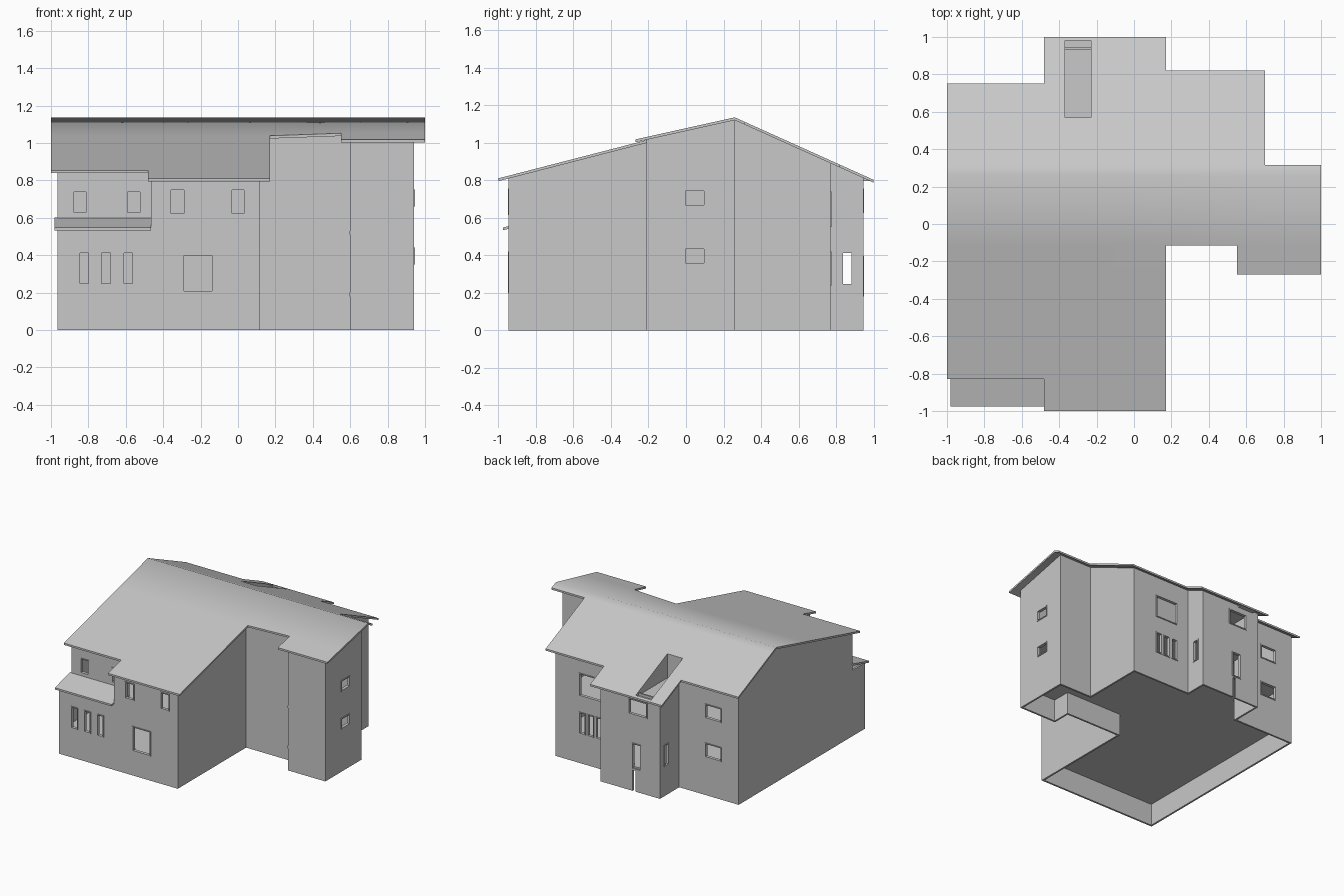
import bpy, bmesh, math
from mathutils import Matrix, Vector

cube = bpy.data.objects.get("Cube")
if cube:
    bpy.data.objects.remove(cube, do_unlink=True)

plaster = bpy.data.materials.new("light_grey")
plaster.use_nodes = True
GREY = (0.58, 0.58, 0.58, 1)
plaster.diffuse_color = GREY
plaster.node_tree.nodes["Principled BSDF"].inputs["Base Color"].default_value = GREY

RIDGE_Y, RIDGE_Z, SLAB = 0.26, 1.135, 0.015


def finish(name, bm):
    mesh = bpy.data.meshes.new(name)
    bm.normal_update()
    bm.to_mesh(mesh)
    bm.free()
    mesh.materials.append(plaster)
    ob = bpy.data.objects.new(name, mesh)
    bpy.context.collection.objects.link(ob)
    return ob


def add_box(bm, lo, hi):
    lo, hi = Vector(lo), Vector(hi)
    size = Matrix.Diagonal((*(hi - lo), 1))
    bmesh.ops.create_cube(bm, size=1, matrix=Matrix.Translation((lo + hi) / 2) @ size)


def thicken_down(bm, depth):
    out = bmesh.ops.extrude_face_region(bm, geom=bm.faces[:])
    verts = [g for g in out["geom"] if isinstance(g, bmesh.types.BMVert)]
    bmesh.ops.translate(bm, verts=verts, vec=(0, 0, -depth))
    bmesh.ops.recalc_face_normals(bm, faces=bm.faces[:])


def roof_z(x, y):
    if y > RIDGE_Y:
        return RIDGE_Z - 0.45 * (y - RIDGE_Y)
    return RIDGE_Z - (0.258 if x < 0.2 else 0.222) * (RIDGE_Y - y)


# Footprints, counter-clockwise
shared = [(0.115, -0.945), (0.115, -0.06), (0.6, -0.06), (0.6, -0.21), (0.94, -0.21),
          (0.94, 0.26), (0.645, 0.26), (0.645, 0.77), (0.115, 0.77), (0.115, 0.945),
          (-0.425, 0.945), (-0.425, 0.695), (-0.965, 0.695), (-0.965, RIDGE_Y)]
lower_plan = [(-0.965, -0.945)] + shared
upper_plan = [(-0.965, -0.78), (-0.465, -0.78), (-0.465, -0.945)] + shared

# Openings: wall axis, wall position, outward sign, span start, span end, bottom, top
openings = []


def windows(axis, pos, sign, spans, z0, z1):
    openings.extend((axis, pos, sign, a, b, z0, z1) for a, b in spans)


windows("y", -0.78, -1, [(-0.885, -0.805), (-0.6, -0.515)], 0.62, 0.745)
windows("y", -0.945, -1, [(-0.365, -0.28), (-0.04, 0.04)], 0.615, 0.755)
windows("y", -0.945, -1, [(-0.853, -0.79), (-0.738, -0.675), (-0.618, -0.557)], 0.24, 0.42)
windows("y", -0.945, -1, [(-0.297, -0.13)], 0.2, 0.405)
windows("x", 0.94, 1, [(-0.01, 0.105)], 0.66, 0.75)
windows("x", 0.94, 1, [(-0.01, 0.105)], 0.35, 0.44)
windows("y", 0.77, 1, [(0.22, 0.43)], 0.55, 0.74)
windows("y", 0.77, 1, [(0.22, 0.28), (0.295, 0.355), (0.37, 0.43)], 0.24, 0.42)
windows("y", 0.945, 1, [(-0.31, -0.14)], 0.625, 0.755)
windows("y", 0.945, 1, [(-0.255, -0.17)], 0.18, 0.395)
windows("y", 0.695, 1, [(-0.81, -0.66)], 0.63, 0.75)
windows("y", 0.695, 1, [(-0.81, -0.66)], 0.31, 0.43)
windows("x", 0.115, 1, [(0.83, 0.89)], 0.24, 0.42)
windows("x", -0.425, -1, [(0.83, 0.89)], 0.24, 0.42)


def wall_box(bm, axis, depth, span, height):
    (d0, d1), (a, b), (z0, z1) = sorted(depth), span, height
    if axis == "x":
        add_box(bm, (d0, a, z0), (d1, b, z1))
    else:
        add_box(bm, (a, d0, z0), (b, d1, z1))


# Cutter for the openings, and a narrow slot under the back door
cut = bmesh.new()
for axis, pos, sign, a, b, z0, z1 in openings:
    wall_box(cut, axis, (pos - 0.04, pos + 0.04), (a, b), (z0, z1))
wall_box(cut, "y", (0.9, 0.98), (-0.205, -0.178), (-0.02, 0.17))
cutter = finish("opening_cutter", cut)
cutter.hide_render = True
cutter.hide_viewport = True
cutter.display_type = "WIRE"


# Hollow walls
def build_walls(name, plan, bottom, top):
    bm = bmesh.new()
    low = [bm.verts.new((x, y, bottom)) for x, y in plan]
    high = [bm.verts.new((x, y, top(x, y))) for x, y in plan]
    for i in range(len(plan)):
        j = (i + 1) % len(plan)
        bm.faces.new((low[i], low[j], high[j], high[i]))
    ob = finish(name, bm)
    shell = ob.modifiers.new("thickness", "SOLIDIFY")
    shell.thickness, shell.offset, shell.use_even_offset = 0.015, -1, True
    holes = ob.modifiers.new("openings", "BOOLEAN")
    holes.operation, holes.solver, holes.object = "DIFFERENCE", "EXACT", cutter


build_walls("lower_walls", lower_plan, 0, lambda x, y: 0.54)
build_walls("upper_walls", upper_plan, 0.54, lambda x, y: roof_z(x, y) - 0.01)

# Slim frames around the openings
frames = bmesh.new()
for axis, pos, sign, a, b, z0, z1 in openings:
    depth, t = (pos - sign * 0.02, pos + sign * 0.005), 0.008
    for span, height in (((a, b), (z0, z0 + t)), ((a, b), (z1 - t, z1)),
                         ((a, a + t), (z0, z1)), ((b - t, b), (z0, z1))):
        wall_box(frames, axis, depth, span, height)
finish("window_frames", frames)

# Storey floors
for name, plan, z in (("ground_floor", lower_plan, 0.2), ("upper_floor", upper_plan, 0.53)):
    bm = bmesh.new()
    bm.faces.new([bm.verts.new((x * 0.992, y * 0.992, z)) for x, y in plan])
    thicken_down(bm, 0.02)
    finish(name, bm)

# Inner dividing wall under the ridge
bm = bmesh.new()
add_box(bm, (-0.95, 0.25, 0.2), (0.64, 0.265, 1.11))
finish("inner_wall", bm)

# Main roof, a grid over overlapping rectangles with a slot left open
roof_areas = [(-1, -0.48, -0.83, 0.75), (-0.48, 0.17, -1, 1), (0.17, 0.7, -0.115, 0.82),
              (0.55, 1, -0.27, 0.315)]
slot = (-0.37, -0.23, 0.57, 0.98)


def inside(r, x, y):
    return r[0] < x < r[1] and r[2] < y < r[3]


rects = roof_areas + [slot]
xs = sorted({v for r in rects for v in r[:2]})
ys = sorted({v for r in rects for v in r[2:]} | {RIDGE_Y})
bm = bmesh.new()
for x0, x1 in zip(xs, xs[1:]):
    for y0, y1 in zip(ys, ys[1:]):
        mx, my = (x0 + x1) / 2, (y0 + y1) / 2
        if any(inside(r, mx, my) for r in roof_areas) and not inside(slot, mx, my):
            corners = ((x0, y0), (x1, y0), (x1, y1), (x0, y1))
            bm.faces.new([bm.verts.new((x, y, roof_z(x, y))) for x, y in corners])
bmesh.ops.remove_doubles(bm, verts=bm.verts[:], dist=0.0001)
thicken_down(bm, SLAB)
roof = finish("roof", bm)
bpy.ops.object.select_all(action="DESELECT")
roof.select_set(True)
bpy.context.view_layer.objects.active = roof
bpy.ops.object.shade_smooth_by_angle(angle=math.radians(45))

# Recess below the roof slot: floor, back and two sides
bm = bmesh.new()
x0, x1, y0, y1 = slot
base = 0.797
profile = [(y0, base), (y1, base), (y1, roof_z(0, y1)), (y0, roof_z(0, y0))]
west = [bm.verts.new((x0, y, z)) for y, z in profile]
east = [bm.verts.new((x1, y, z)) for y, z in profile]
bm.faces.new(west)
bm.faces.new(east[::-1])
bm.faces.new((west[0], east[0], east[1], west[1]))
bm.faces.new((west[3], east[3], east[0], west[0]))
finish("roof_recess", bm)

# Lean-to canopy over the front step
bm = bmesh.new()
bm.faces.new([bm.verts.new(p) for p in ((-0.98, -0.975, 0.548), (-0.465, -0.975, 0.548),
                                        (-0.465, -0.775, 0.6), (-0.98, -0.775, 0.6))])
thicken_down(bm, SLAB)
finish("front_canopy", bm)
